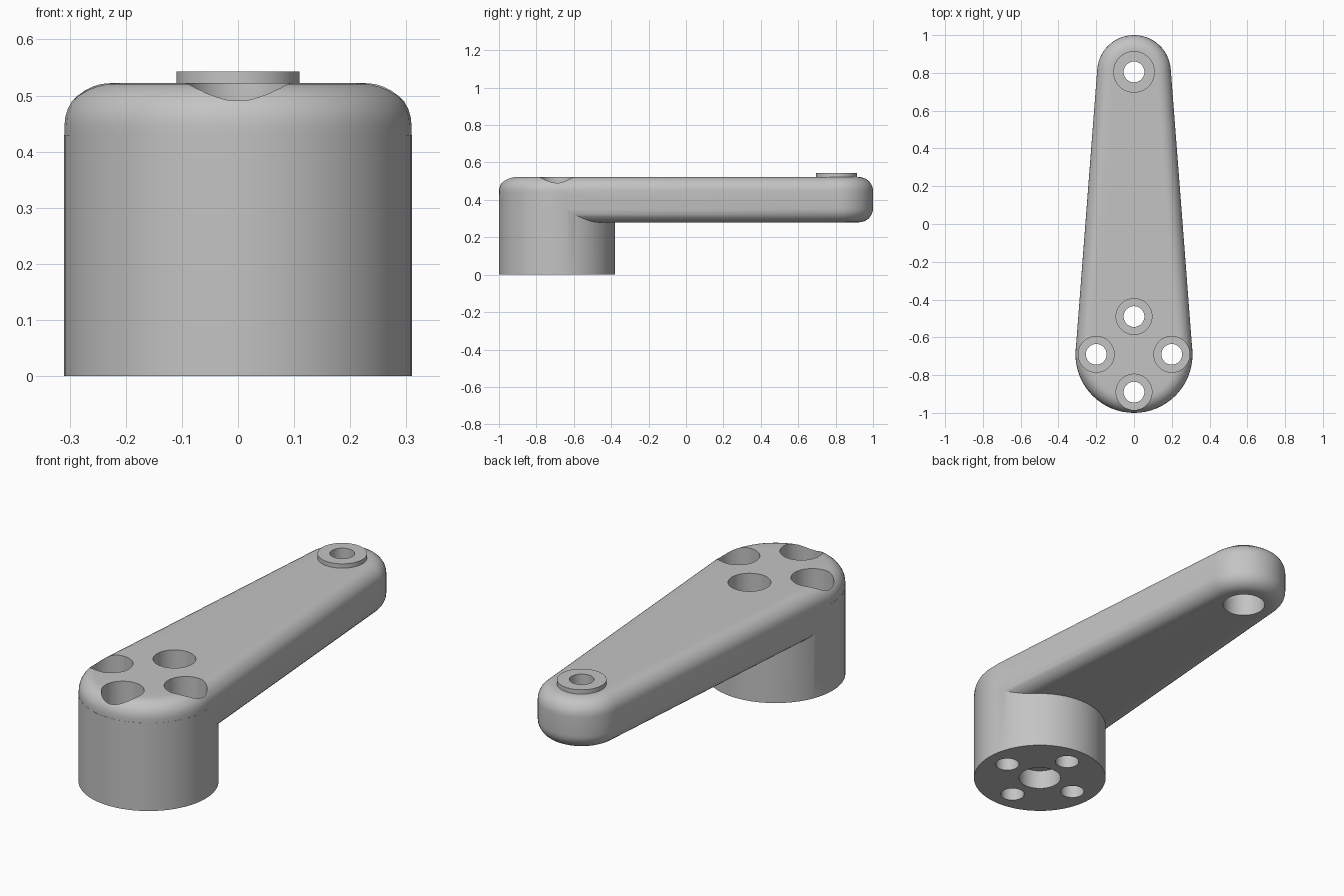
import bpy, bmesh, math

cube = bpy.data.objects.get("Cube")
if cube:
    bpy.data.objects.remove(cube, do_unlink=True)

# Main dimensions
BASE_Y, BASE_R = -0.69, 0.31
TIP_Y, TIP_R = 0.805, 0.195
BOTTOM, TOP, FILLET = 0.28, 0.522, 0.075
BOLT_R, BORE_R, BOLT_CIRCLE = 0.055, 0.095, 0.2

grey = bpy.data.materials.new("satin grey")
grey.use_nodes = True
colour = (0.55, 0.55, 0.55, 1)
grey.diffuse_color = colour
grey.node_tree.nodes["Principled BSDF"].inputs["Base Color"].default_value = colour


def loft(name, rings):
    """Closed solid through a stack of equal-length rings."""
    bm = bmesh.new()
    loops = [[bm.verts.new(p) for p in ring] for ring in rings]
    n = len(loops[0])
    for a, b in zip(loops, loops[1:]):
        for i in range(n):
            j = (i + 1) % n
            bm.faces.new((a[i], a[j], b[j], b[i]))
    bm.faces.new(loops[0][::-1])
    bm.faces.new(loops[-1])
    bmesh.ops.recalc_face_normals(bm, faces=bm.faces)
    mesh = bpy.data.meshes.new(name)
    bm.to_mesh(mesh)
    bm.free()
    mesh.materials.append(grey)
    obj = bpy.data.objects.new(name, mesh)
    bpy.context.collection.objects.link(obj)
    return obj


def cylinder(name, x, y, radius, z0, z1, sides=48):
    angles = [math.tau * i / sides for i in range(sides)]
    return loft(name, [[(x + radius * math.cos(a), y + radius * math.sin(a), z)
                        for a in angles] for z in (z0, z1)])


def outline(inset, z, steps=28):
    """Two arcs joined by their common tangents, shrunk by an inset."""
    tilt = math.asin((BASE_R - TIP_R) / (TIP_Y - BASE_Y))
    points = []
    for y, r, start, end in ((TIP_Y, TIP_R, tilt, math.pi - tilt),
                             (BASE_Y, BASE_R - 0.0005, math.pi - tilt, math.tau + tilt)):
        for i in range(steps + 1):
            a = start + (end - start) * i / steps
            points.append(((r - inset) * math.cos(a), y + (r - inset) * math.sin(a), z))
    return points


def boolean(target, tool, operation):
    mod = target.modifiers.new(operation.title(), 'BOOLEAN')
    mod.operation = operation
    mod.solver = 'EXACT'
    mod.object = tool
    bpy.context.view_layer.objects.active = target
    bpy.ops.object.modifier_apply(modifier=mod.name)
    bpy.data.objects.remove(tool, do_unlink=True)


# Tapered arm with rounded upper and lower edges
quarter = [math.pi / 2 * i / 8 for i in range(9)]
profile = [(FILLET * (1 - math.sin(a)), BOTTOM + FILLET * (1 - math.cos(a))) for a in quarter]
profile += [(FILLET * (1 - math.cos(a)), TOP - FILLET * (1 - math.sin(a))) for a in quarter]
arm = loft("crank_arm", [outline(inset, z) for inset, z in profile])

# Round mounting boss and raised collar at the tip
boolean(arm, cylinder("mounting_boss", 0, BASE_Y, BASE_R, 0, 0.43, 64), 'UNION')
boolean(arm, cylinder("tip_collar", 0, TIP_Y, 0.11, 0.45, 0.543), 'UNION')

# Four counterbored bolt holes
for k in range(4):
    x = BOLT_CIRCLE * math.cos(k * math.pi / 2)
    y = BASE_Y + BOLT_CIRCLE * math.sin(k * math.pi / 2)
    boolean(arm, cylinder("bolt_hole", x, y, BOLT_R, -0.1, 0.7, 32), 'DIFFERENCE')
    boolean(arm, cylinder("bolt_counterbore", x, y, BORE_R, 0.3, 0.7), 'DIFFERENCE')

# Blind hole under the boss, tip hole and its pocket from below
boolean(arm, cylinder("boss_socket", 0, BASE_Y, 0.098, -0.1, 0.095), 'DIFFERENCE')
boolean(arm, cylinder("tip_hole", 0, TIP_Y, BOLT_R, 0.1, 0.7, 32), 'DIFFERENCE')
boolean(arm, cylinder("tip_pocket", 0, TIP_Y, 0.098, 0.1, 0.42), 'DIFFERENCE')

# Smooth curved faces, crisp rims
bpy.ops.object.select_all(action='DESELECT')
arm.select_set(True)
bpy.context.view_layer.objects.active = arm
bpy.ops.object.shade_smooth_by_angle(angle=math.radians(30))
